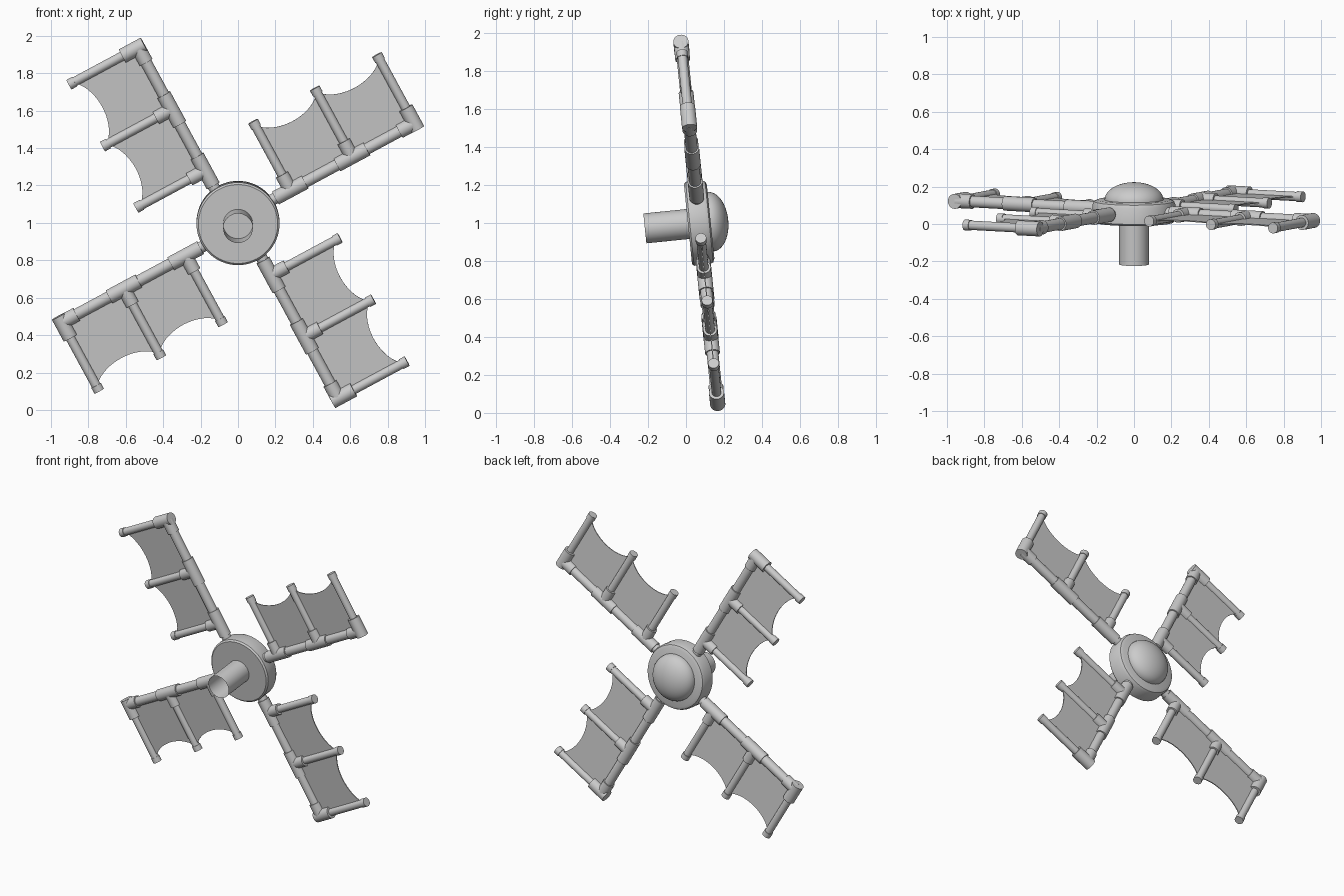
import bpy, bmesh, math
from mathutils import Matrix, Vector

if "Cube" in bpy.data.objects:
    bpy.data.objects.remove(bpy.data.objects["Cube"])

TILT = math.radians(5.8)
PLACE = Matrix.Translation((0, 0.07, 1.0)) @ Matrix.Rotation(TILT, 4, 'X')


def finish(name, bm, mat):
    bmesh.ops.recalc_face_normals(bm, faces=bm.faces)
    me = bpy.data.meshes.new(name)
    bm.to_mesh(me)
    bm.free()
    ob = bpy.data.objects.new(name, me)
    bpy.context.collection.objects.link(ob)
    ob.matrix_world = mat
    bpy.ops.object.select_all(action='DESELECT')
    ob.select_set(True)
    bpy.context.view_layer.objects.active = ob
    bpy.ops.object.shade_smooth_by_angle(angle=math.radians(35))
    return ob


def lathe(name, profile, steps=64):
    """Spin (y, radius) points around the rotor axis."""
    bm = bmesh.new()
    vs = [bm.verts.new((r, y, 0)) for y, r in profile]
    es = [bm.edges.new(p) for p in zip(vs, vs[1:])]
    bmesh.ops.spin(bm, geom=vs + es, cent=(0, 0, 0), axis=(0, 1, 0),
                   angle=2 * math.pi, steps=steps)
    bmesh.ops.remove_doubles(bm, verts=bm.verts, dist=1e-4)
    return finish(name, bm, PLACE)


def rod(bm, p, q, r):
    """Closed cylinder between two (along, across) points of the blade plane."""
    a, b = Vector((p[0], 0, p[1])), Vector((q[0], 0, q[1]))
    d = b - a
    m = Matrix.Translation((a + b) / 2) @ d.to_track_quat('Z', 'Y').to_matrix().to_4x4()
    bmesh.ops.create_cone(bm, cap_ends=True, segments=28, radius1=r, radius2=r,
                          depth=d.length, matrix=m)


# Hub, rear dome and open shaft tube
lathe("hub", [(-.06, 0), (-.06, .212), (-.05, .222), (.035, .222),
              (.052, .214), (.06, .195), (.06, 0)])
lathe("hub_dome", [(.055, .157)] + [(.06 + .093 * math.sin(t), .157 * math.cos(t))
                   for t in [i * math.pi / 24 for i in range(13)]])
lathe("shaft", [(-.06, .079), (-.288, .079)])

RUNGS = (0.33, 0.705, 1.083)   # rung positions along the arm
OFF = 0.022                    # arm offset from the rotor centre
TIP = OFF + 0.42               # outer end of the rungs

for k in range(4):
    mat = PLACE @ Matrix.Rotation(-math.radians(28.4 + 90 * k), 4, 'Y')

    # Arm pipe and rungs with end caps
    bm = bmesh.new()
    rod(bm, (0.15, OFF), (RUNGS[2], OFF), .031)
    for a in RUNGS:
        rod(bm, (a, OFF), (a, TIP - .01), .025)
        rod(bm, (a, TIP - .035), (a, TIP), .029)
    finish(f"blade_pipes_{k + 1}", bm, mat)

    # Tee and elbow fittings
    bm = bmesh.new()
    for a in RUNGS[:2]:
        rod(bm, (a - .09, OFF), (a + .09, OFF), .039)
        rod(bm, (a, OFF), (a, OFF + .095), .037)
    a = RUNGS[2]
    rod(bm, (a - .09, OFF), (a, OFF), .039)
    rod(bm, (a, OFF - .037), (a, OFF + .095), .04)
    finish(f"blade_fittings_{k + 1}", bm, mat)

    # Cloth sails with scalloped outer edge
    bm = bmesh.new()
    for a, b in zip(RUNGS, RUNGS[1:]):
        pts = [(a, OFF), (b, OFF)]
        for i in range(17):
            t = 1 - i / 16
            pts.append((a + (b - a) * t, TIP - .015 - .085 * math.sqrt(4 * t * (1 - t)) ** 1.3))
        f = bm.faces.new([bm.verts.new((x, -.003, z)) for x, z in pts])
        ext = bmesh.ops.extrude_face_region(bm, geom=[f], use_keep_orig=True)
        bmesh.ops.translate(bm, vec=(0, .006, 0),
                            verts=[v for v in ext["geom"] if isinstance(v, bmesh.types.BMVert)])
    finish(f"blade_sails_{k + 1}", bm, mat)
